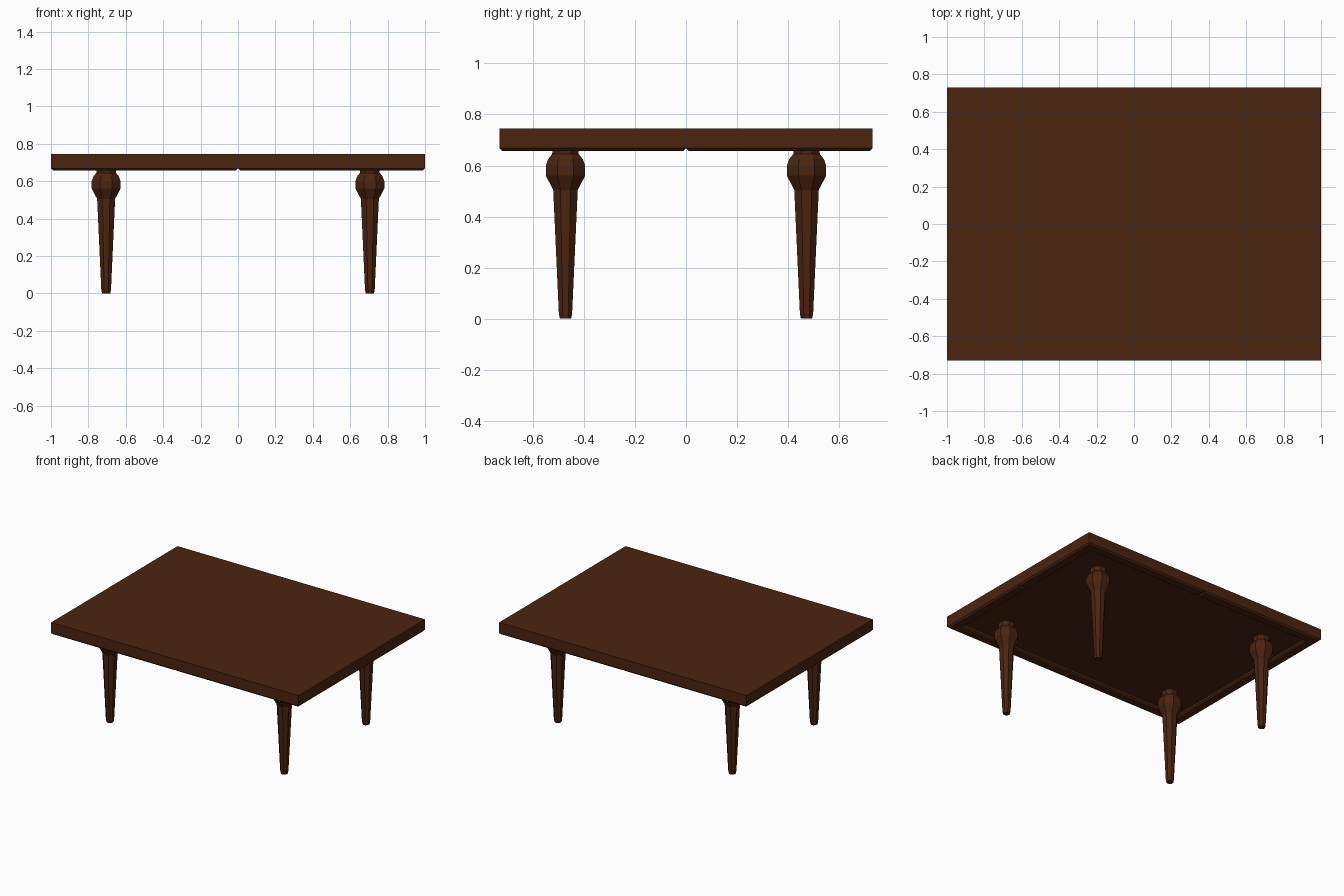
import bpy, bmesh, math

if "Cube" in bpy.data.objects:
    bpy.data.objects.remove(bpy.data.objects["Cube"])

wood = bpy.data.materials.new("dark brown wood")
wood.diffuse_color = (0.07, 0.018, 0.005, 1)
wood.use_nodes = True
wood.node_tree.nodes["Principled BSDF"].inputs["Base Color"].default_value = wood.diffuse_color


def finish(bm, name):
    bmesh.ops.recalc_face_normals(bm, faces=bm.faces)
    me = bpy.data.meshes.new(name)
    bm.to_mesh(me)
    bm.free()
    me.materials.append(wood)
    ob = bpy.data.objects.new(name, me)
    bpy.context.collection.objects.link(ob)
    return ob


def loft(bm, rings):
    """Bridge successive vertex rings and cap both ends."""
    rings = [[bm.verts.new(p) for p in r] for r in rings]
    for a, b in zip(rings, rings[1:]):
        n = len(a)
        for i in range(n):
            bm.faces.new((a[i], a[(i + 1) % n], b[(i + 1) % n], b[i]))
    bm.faces.new(rings[0])
    bm.faces.new(rings[-1])


def rect(inset, z):
    x, y = 1 - inset, 0.73 - inset
    return [(-x, -y, z), (x, -y, z), (x, y, z), (-x, y, z)]


# Tabletop: slab with chamfered lower edge and a recessed underside inside a rim
bm = bmesh.new()
loft(bm, [rect(0, 0.745), rect(0, 0.668), rect(0.011, 0.657),
          rect(0.065, 0.657), rect(0.075, 0.667), rect(0.075, 0.682)])
top = finish(bm, "tabletop")

# Small V notches at the middle of each rim side
for axis in (0, 1):
    bm = bmesh.new()
    tri = [(-0.022, 0.646), (0.022, 0.646), (0, 0.668)]
    loft(bm, [[(s, t, z) if axis == 0 else (t, s, z) for t, z in tri] for s in (-1.2, 1.2)])
    cutter = finish(bm, "notch_cutter")
    cutter.hide_render = True
    mod = top.modifiers.new("notch", 'BOOLEAN')
    mod.operation = 'DIFFERENCE'
    mod.solver = 'EXACT'
    mod.object = cutter
    bpy.context.view_layer.objects.active = top
    bpy.ops.object.modifier_apply(modifier=mod.name)
    bpy.data.objects.remove(cutter)

# Turned octagonal legs: (distance to flat face, height)
profile = [(0.022, 0), (0.026, 0.02), (0.048, 0.505), (0.077, 0.56), (0.077, 0.6),
           (0.068, 0.625), (0.052, 0.645), (0.05, 0.683)]


def ring(r, z):
    r /= math.cos(math.pi / 8)
    angles = [(i + 0.5) * math.pi / 4 for i in range(8)]
    return [(r * math.cos(a), r * math.sin(a), z) for a in angles]


for sy, depth in ((-1, "front"), (1, "back")):
    for sx, side in ((-1, "left"), (1, "right")):
        bm = bmesh.new()
        loft(bm, [ring(r, z) for r, z in profile])
        leg = finish(bm, f"{depth}_{side}_leg")
        leg.location = (sx * 0.705, sy * 0.472, 0)
